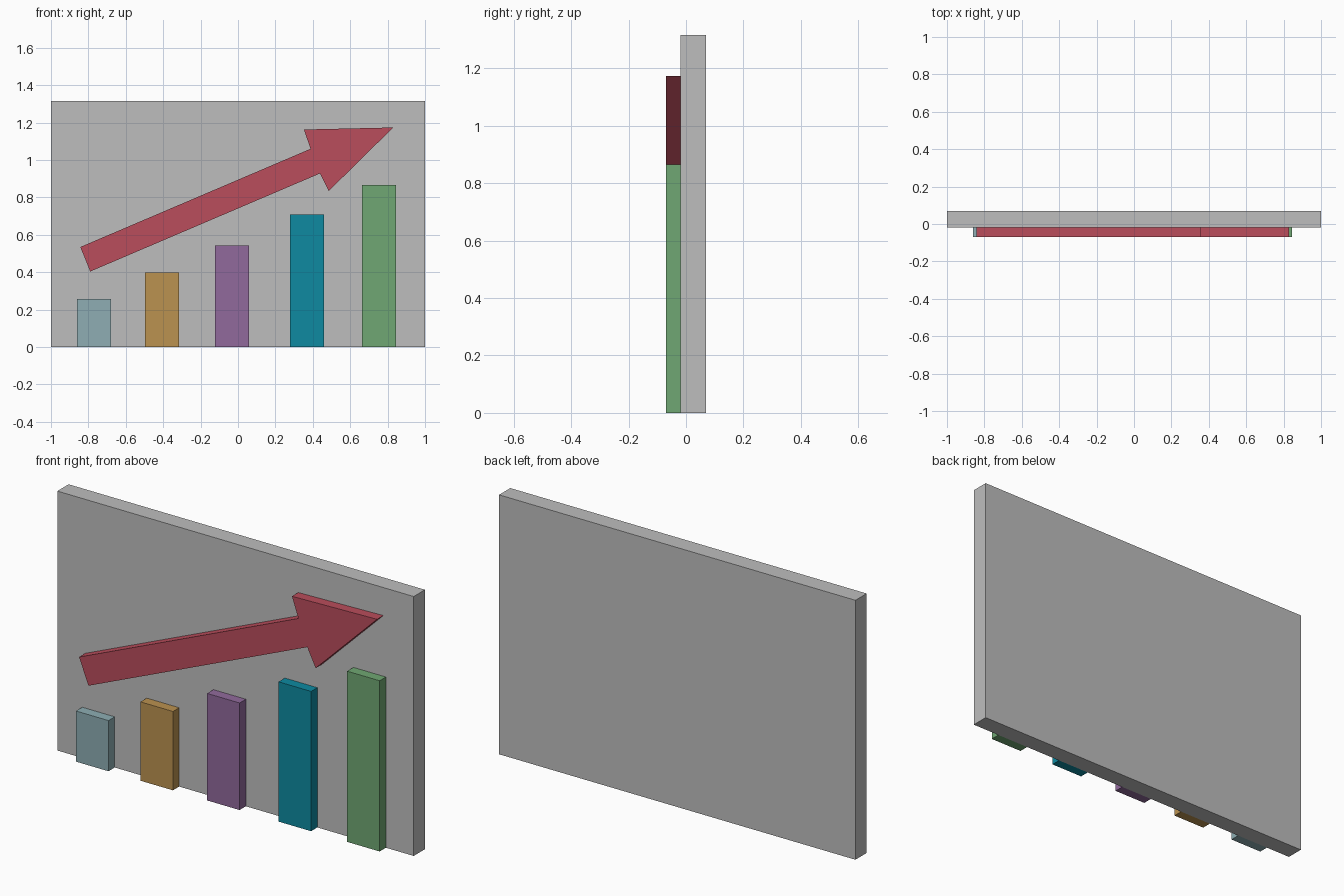
import bpy
import bmesh

cube = bpy.data.objects.get("Cube")
if cube:
    bpy.data.objects.remove(cube, do_unlink=True)

FRONT, FACE, BACK = -0.07, -0.02, 0.07


def linear(v):
    v /= 255
    return v / 12.92 if v <= 0.04045 else ((v + 0.055) / 1.055) ** 2.4


def material(name, rgb):
    colour = [linear(v) for v in rgb] + [1]
    mat = bpy.data.materials.new(name)
    mat.use_nodes = True
    mat.diffuse_color = colour
    mat.node_tree.nodes["Principled BSDF"].inputs["Base Color"].default_value = colour
    return mat


def extruded(name, outline, y0, y1, mat):
    """Extrude an outline in x and z from y0 back to y1."""
    bm = bmesh.new()
    face = bm.faces.new([bm.verts.new((x, y0, z)) for x, z in outline])
    result = bmesh.ops.extrude_face_region(bm, geom=[face], use_keep_orig=True)
    moved = [g for g in result["geom"] if isinstance(g, bmesh.types.BMVert)]
    bmesh.ops.translate(bm, verts=moved, vec=(0, y1 - y0, 0))
    bmesh.ops.recalc_face_normals(bm, faces=bm.faces)
    mesh = bpy.data.meshes.new(name)
    bm.to_mesh(mesh)
    bm.free()
    mesh.materials.append(mat)
    obj = bpy.data.objects.new(name, mesh)
    bpy.context.collection.objects.link(obj)
    return obj


def block(name, x0, x1, height, y0, y1, mat):
    outline = [(x0, 0), (x1, 0), (x1, height), (x0, height)]
    return extruded(name, outline, y0, y1, mat)


# Backing board
block("board", -1, 1, 1.316, FACE, BACK, material("grey", (190, 190, 190)))

# Rising chart bars: left edge, height, colour
bars = [
    ("pale_blue", -0.86, 0.257, (142, 174, 179)),
    ("ochre", -0.498, 0.4, (187, 146, 80)),
    ("purple", -0.124, 0.543, (145, 106, 156)),
    ("teal", 0.277, 0.709, (14, 138, 161)),
    ("green", 0.662, 0.866, (112, 167, 115)),
]
for colour, x, height, rgb in bars:
    block(colour + "_bar", x, x + 0.182, height, FRONT, FACE, material(colour, rgb))

# Trend arrow
arrow = [(-0.843, 0.535), (-0.79, 0.404), (0.438, 0.928), (0.485, 0.834),
         (0.83, 1.174), (0.352, 1.163), (0.388, 1.06)]
extruded("trend_arrow", arrow, FRONT, FACE, material("red", (186, 77, 92)))
